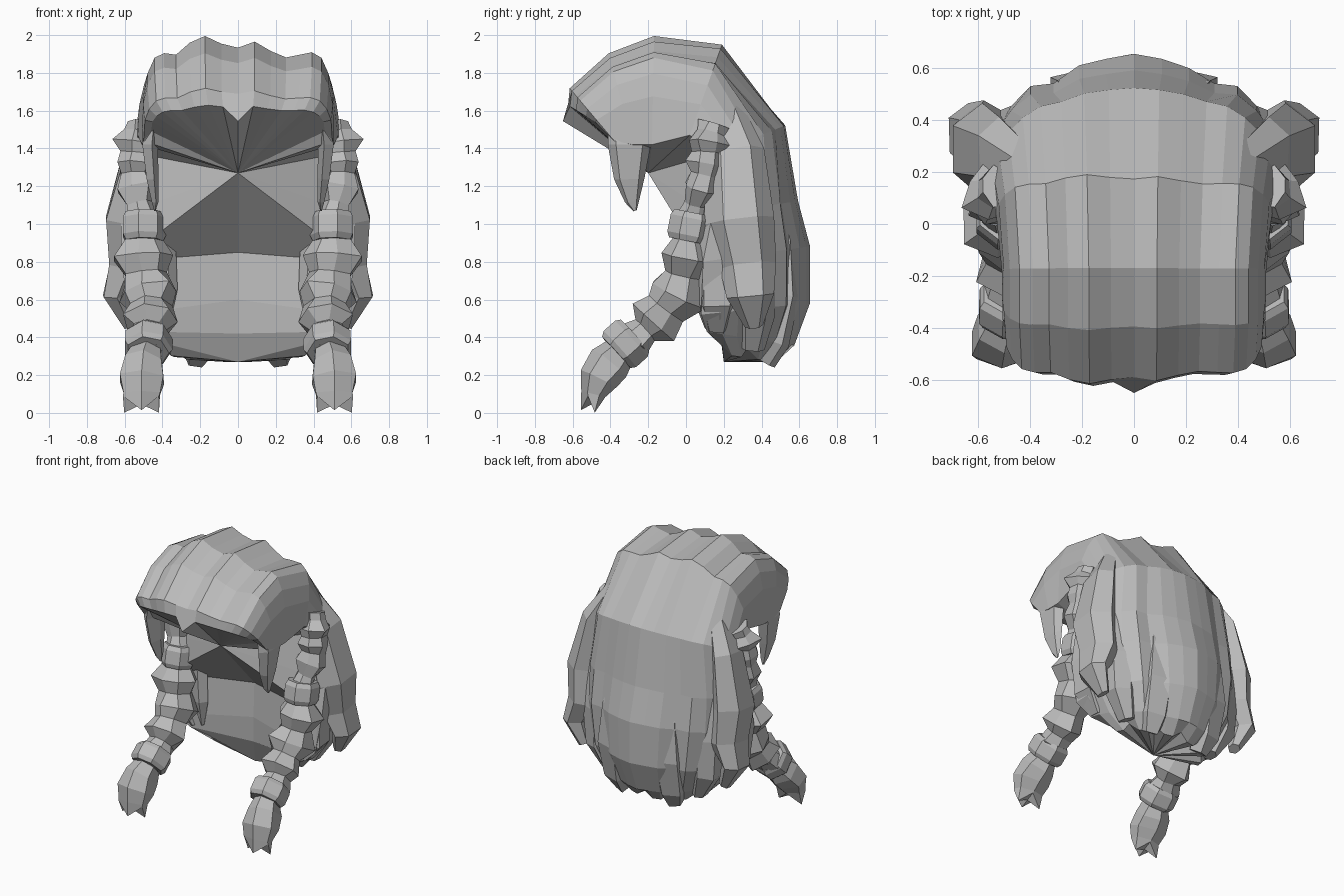
import bpy, bmesh, random
from math import sin, cos, pi
from mathutils import Vector

random.seed(4)
if "Cube" in bpy.data.objects:
    bpy.data.objects.remove(bpy.data.objects["Cube"])

grey = bpy.data.materials.new("hair grey")
grey.use_nodes = True
grey.diffuse_color = (0.5, 0.5, 0.5, 1)
grey.node_tree.nodes["Principled BSDF"].inputs["Base Color"].default_value = (0.5, 0.5, 0.5, 1)


def finish(bm, name, mirror=False):
    bmesh.ops.recalc_face_normals(bm, faces=bm.faces)
    mesh = bpy.data.meshes.new(name)
    bm.to_mesh(mesh)
    bm.free()
    mesh.materials.append(grey)
    obj = bpy.data.objects.new(name, mesh)
    bpy.context.collection.objects.link(obj)
    if mirror:
        mod = obj.modifiers.new("mirror", "MIRROR")
        mod.use_mirror_merge = False
    return obj


def tube(name, path, sides=6, jitter=0.0, jag=0.0):
    """Mirrored faceted tube; each path entry is x, y, z, radius across, radius in depth."""
    bm = bmesh.new()
    pts = [Vector(p[:3]) for p in path]
    rings = []
    for i, p in enumerate(path):
        tangent = (pts[min(i + 1, len(pts) - 1)] - pts[max(i - 1, 0)]).normalized()
        across = Vector((1, 0, 0))
        across = (across - tangent * across.dot(tangent)).normalized()
        depth = tangent.cross(across)
        ring = []
        for k in range(sides):
            a = 2 * pi * (k + 0.5) / sides
            r = 1 + random.uniform(-jitter, jitter)
            co = pts[i] + across * cos(a) * p[3] * r + depth * sin(a) * p[4] * r
            if i == len(path) - 1:
                co += tangent * jag * (1 if k % 2 else -1)
            ring.append(bm.verts.new(co))
        rings.append(ring)
    for a, b in zip(rings, rings[1:]):
        for k in range(sides):
            n = (k + 1) % sides
            bm.faces.new((a[k], a[n], b[n], b[k]))
    for ring, centre in ((rings[0], pts[0]), (rings[-1], pts[-1])):
        c = bm.verts.new(centre)
        for k in range(sides):
            bm.faces.new((ring[k], ring[(k + 1) % sides], c))
    return finish(bm, name, True)


# Main hair: arched sections swept from the fringe, over the crown, down the back
# centre y, z; edge y, z; half width; squareness
stations = [
    (-.61, 1.62, -.40, 1.49, .46, 3.2),
    (-.60, 1.70, -.38, 1.44, .50, 3.4),
    (-.40, 1.87, -.28, 1.42, .51, 3.8),
    (-.17, 1.955, -.18, 1.42, .51, 3.8),
    (.18, 1.92, .02, 1.47, .53, 3.0),
    (.52, 1.52, .18, 1.38, .56, 2.1),
    (.58, 1.12, .14, 1.05, .62, 2.05),
    (.64, .88, .09, .80, .62, 2.0),
    (.64, .58, .08, .52, .57, 2.0),
    (.56, .36, .11, .43, .47, 2.0),
    (.48, .29, .19, .33, .36, 2.0),
]
top_bumps = [0, .02, .06, .08, .02, -.06, .03, .08, .0, -.04,
             .02, -.07, -.12, -.06, .03, .08, .06, .02, 0]
back_bumps = [0, .06, .04, -.07, .03, .05, -.05, .01, .01, .03,
              .01, -.01, -.05, .05, .03, -.07, .04, .06, 0]
cols = len(top_bumps)
middle_col = cols // 2
bm = bmesh.new()
grid = []
for row, (cy, cz, ey, ez, width, n) in enumerate(stations):
    bumps = top_bumps if row < 5 else back_bumps
    line = []
    for c in range(cols):
        u = sin(pi / 2 * (2 * c / (cols - 1) - 1))
        d = max(0, 1 - abs(u) ** n) ** (1 / n)
        lift = d * (1 + bumps[c] * (.5 if row == 5 else 1))
        y = ey + (cy - ey) * lift
        z = ez + (cz - ez) * lift
        if row == 0 and c == middle_col:
            y, z = y - .05, z - .07
        elif row == len(stations) - 1:
            z += .03 if c % 3 == 0 else -.02
        line.append(bm.verts.new((u * width, y, z)))
    grid.append(line)
for a, b in zip(grid, grid[1:]):
    for c in range(cols - 1):
        bm.faces.new((a[c], a[c + 1], b[c + 1], b[c]))

# Hollow for the face: a fan to one point, then a wall behind the neck
apex = bm.verts.new((0, -.2, 1.27))
walls = [bm.verts.new(p) for p in ((0, .19, .85), (0, .18, .6), (0, .18, .42), (0, .2, .27))]
low = len(stations) - len(walls)
rim = [grid[r][0] for r in range(low, -1, -1)] + grid[0][1:]
rim += [grid[r][-1] for r in range(1, low + 1)] + [walls[0]]
for a, b in zip(rim, rim[1:] + rim[:1]):
    bm.faces.new((a, b, apex))
for k in range(len(walls) - 1):
    for side in (0, -1):
        bm.faces.new((walls[k], walls[k + 1], grid[low + k + 1][side], grid[low + k][side]))
for c in range(cols - 1):
    bm.faces.new((grid[-1][c], grid[-1][c + 1], walls[-1]))
finish(bm, "main_hair")

# Pointed locks hanging beside the face
tube("temple_locks", [(.45, -.30, 1.58, .03, .12), (.47, -.30, 1.42, .045, .12),
                      (.455, -.30, 1.24, .035, .085), (.44, -.285, 1.12, .02, .04),
                      (.44, -.27, 1.07, .004, .01)], 5)

# Loose locks layered over the sides and back
tube("outer_side_locks", [(.40, .20, 1.62, .06, .10), (.52, .26, 1.38, .09, .16),
                          (.585, .29, 1.02, .13, .18), (.58, .33, .78, .12, .16),
                          (.64, .34, .62, .08, .13), (.57, .36, .46, .04, .05)], 6, .08)
tube("front_side_locks", [(.46, .24, 1.42, .04, .06), (.51, .21, 1.10, .08, .09),
                          (.53, .16, .80, .08, .11), (.52, .17, .58, .09, .12),
                          (.45, .16, .44, .04, .06)], 5, .1)
tube("inner_neck_locks", [(.46, .15, 1.15, .05, .05), (.40, .11, .92, .07, .05),
                          (.38, .11, .65, .06, .05), (.37, .12, .47, .01, .02)], 5)
tube("rear_side_locks", [(.34, .30, 1.42, .05, .05), (.40, .36, 1.10, .12, .08),
                         (.43, .38, .78, .13, .10), (.42, .37, .52, .12, .11),
                         (.36, .35, .34, .05, .07)], 6, .08)
tube("back_locks", [(.16, .44, 1.25, .06, .03), (.20, .52, .90, .12, .06),
                    (.22, .52, .62, .13, .08), (.22, .46, .38, .11, .09),
                    (.21, .40, .28, .06, .08)], 5, .06)

# Braids: a chain of knots, each a narrow waist and a wide belly
knots = [(.52, .15, 1.54, .08), (.535, .12, 1.44, .125), (.545, .115, 1.33, .11),
         (.55, .085, 1.21, .105), (.50, .03, 1.03, .09), (.50, .00, .85, .155),
         (.48, -.04, .65, .16), (.46, -.16, .49, .145), (.47, -.26, .40, .11),
         (.48, -.36, .31, .08)]
path = []
for a, b in zip(knots, knots[1:]):
    p, q = Vector(a[:3]), Vector(b[:3])
    waist = .7 * (a[3] + b[3]) / 2
    path += [(*p.lerp(q, .12), a[3], a[3] * .95), (*p.lerp(q, .58), waist, waist)]
path.append((*knots[-1][:3], .08, .08))
tube("braids", path, 7, .18)


def band(name, start, end, radius):
    """Flat hair tie with bevelled rims around a braid."""
    a, b = Vector(start), Vector(end)
    steps = ((0, .87), (.2, 1), (.8, 1), (1, .87))
    tube(name, [(*a.lerp(b, t), radius * r, radius * r) for t, r in steps], 7)


band("upper_braid_bands", (.50, .04, 1.06), (.50, .01, .91), .12)
band("lower_braid_bands", (.475, -.27, .41), (.48, -.37, .32), .132)

# Flared, ragged braid ends
tube("braid_ends", [(.48, -.34, .33, .08, .09), (.50, -.41, .26, .115, .12),
                    (.51, -.465, .18, .13, .10), (.51, -.49, .10, .11, .065),
                    (.51, -.50, .045, .11, .05)], 6, .06, .04)
